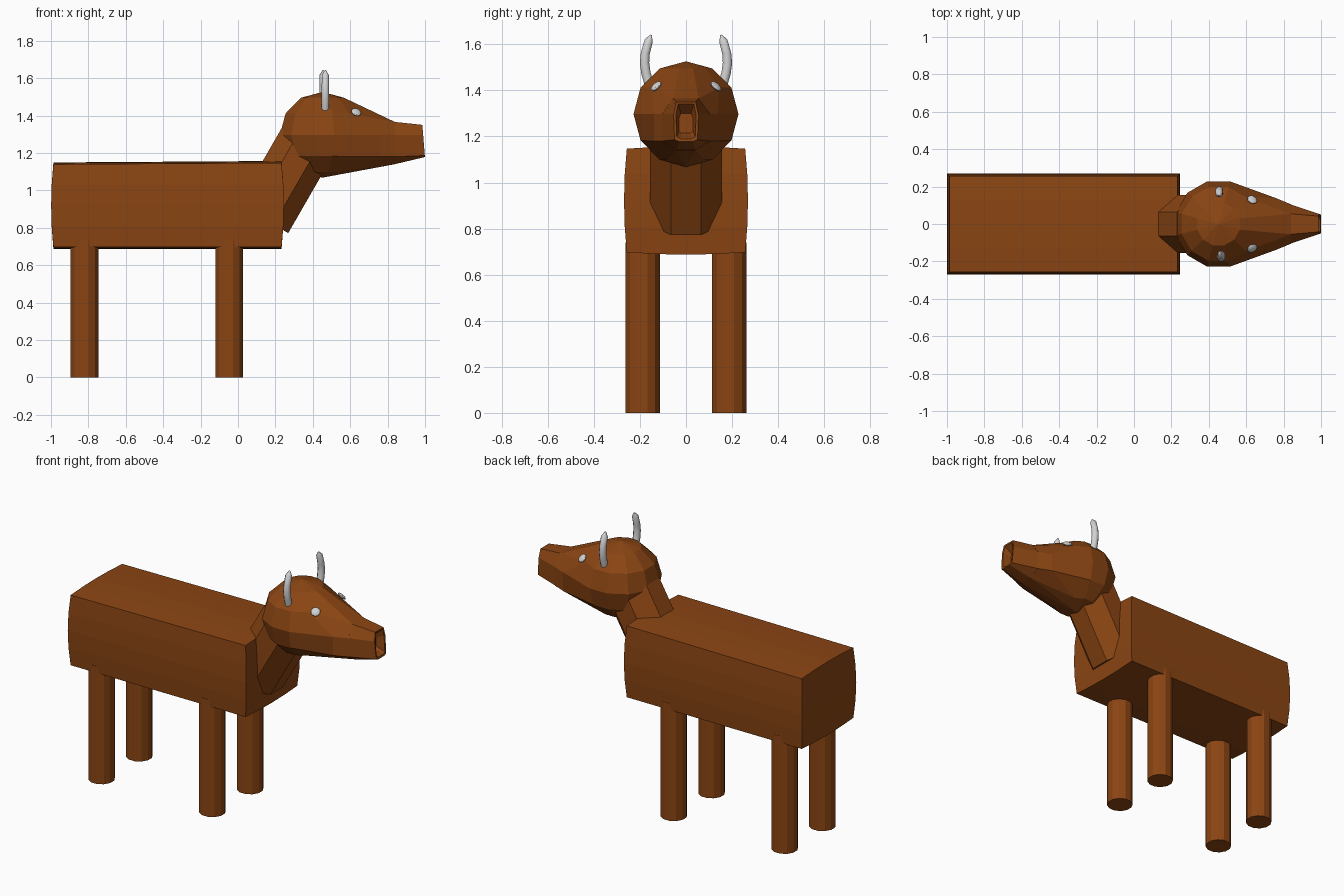
import bpy, bmesh, math
from mathutils import Vector, Matrix

if "Cube" in bpy.data.objects:
    bpy.data.objects.remove(bpy.data.objects["Cube"])


def material(name, rgb):
    m = bpy.data.materials.new(name)
    m.diffuse_color = (*rgb, 1)
    m.use_nodes = True
    m.node_tree.nodes["Principled BSDF"].inputs["Base Color"].default_value = m.diffuse_color
    return m


BROWN = material("saddle brown", (0.258, 0.06, 0.0065))
GREY = material("light grey", (0.64, 0.64, 0.64))


def finish(name, bm, mat):
    bmesh.ops.recalc_face_normals(bm, faces=bm.faces)
    me = bpy.data.meshes.new(name)
    bm.to_mesh(me)
    bm.free()
    me.materials.append(mat)
    ob = bpy.data.objects.new(name, me)
    bpy.context.collection.objects.link(ob)
    return ob


def cylinder(name, a, b, r, sides, mat):
    """Prism from a to b, with flats facing the sides."""
    a, b = Vector(a), Vector(b)
    d = b - a
    bm = bmesh.new()
    bmesh.ops.create_cone(bm, cap_ends=True, segments=sides, radius1=r, radius2=r, depth=d.length)
    turn = Matrix.Rotation(math.atan2(d.x, d.z), 4, 'Y')
    spin = Matrix.Rotation(math.pi / sides, 4, 'Z')
    bmesh.ops.transform(bm, verts=bm.verts, matrix=Matrix.Translation((a + b) / 2) @ turn @ spin)
    return finish(name, bm, mat)


def loft(bm, rings):
    """Skin closed rings of equal length; returns the vertex rings."""
    vs = [[bm.verts.new(p) for p in ring] for ring in rings]
    n = len(rings[0])
    for r0, r1 in zip(vs, vs[1:]):
        for i in range(n):
            j = (i + 1) % n
            bm.faces.new((r0[i], r0[j], r1[j], r1[i]))
    return vs


# Body: a block with slightly bulged sides
bm = bmesh.new()
bmesh.ops.create_cube(bm, size=2)
bmesh.ops.subdivide_edges(bm, edges=bm.edges[:], cuts=3, use_grid_fill=True)
for v in bm.verts:
    x, y, z = v.co
    v.co = (-0.377 + x * (0.610 + 0.012 * (1 - z * z)),
            y * (0.257 + 0.012 * (1 - z * z)),
            0.92 + z * (0.223 + 0.010 * (1 - y * y)) + (0.004 * x if z > 0 else 0))
finish("body", bm, BROWN)

# Legs
for x, end in ((-0.82, "back"), (-0.047, "front")):
    for s, side in ((-1, "right"), (1, "left")):
        y = 0.188 * s
        cylinder(f"{end}_{side}_leg", (x, y, 0), (x, y, 0.74), 0.077, 12, BROWN)

# Neck
cylinder("neck", (0.134, 0, 0.849), (0.365, 0, 1.25), 0.168, 8, BROWN)

# Head: low-poly ball with its front vertices drawn out toward the snout
CX, CZ, R = 0.452, 1.297, 0.229
bm = bmesh.new()
bmesh.ops.create_uvsphere(bm, u_segments=12, v_segments=6, radius=R)
bmesh.ops.rotate(bm, verts=bm.verts, matrix=Matrix.Rotation(math.radians(15), 3, 'Z'))
for v in bm.verts:
    x, y, z = v.co
    ring = round(math.degrees(math.asin(max(-1, min(1, z / R)))) / 30)
    ang = abs(math.degrees(math.atan2(y, x)))
    s = 1 if y > 0 else -1
    v.co = (CX + x * 1.03, y * 1.03, CZ + z)
    if abs(ring) == 3:
        continue
    if ang < 20:
        if ring == 1:
            v.co = (0.84, 0.055 * s, 1.365)
        elif ring in (0, -1):
            v.co = (0.84, 0.105 * s, (1.297, 1.18)[-ring])
        elif ring == -2:
            v.co = (0.84, 0.04 * s, 1.14)
    elif ang < 50 and ring in (0, -1):
        v.co = (0.76, 0.138 * s, (1.297, 1.18)[-ring])
finish("head", bm, BROWN)


# Snout: tapered tube with a hollow mouth
def snout_ring(x, half):
    return [(x, y, z) for y, z in half] + [(x, -y, z) for y, z in reversed(half)]


bm = bmesh.new()
rings = loft(bm, [
    snout_ring(0.835, [(0.055, 1.366), (0.105, 1.297), (0.105, 1.18), (0.04, 1.139)]),
    snout_ring(0.992, [(0.042, 1.350), (0.054, 1.297), (0.050, 1.186), (0.030, 1.178)]),
    snout_ring(0.990, [(0.034, 1.340), (0.044, 1.295), (0.040, 1.198), (0.024, 1.190)]),
    snout_ring(0.940, [(0.022, 1.300), (0.030, 1.280), (0.030, 1.225), (0.020, 1.215)]),
])
for r in (rings[0], rings[-1]):
    bm.faces.new(r)
for v in rings[1] + rings[2]:
    v.co.x += 0.008 * (1.27 - v.co.z) / 0.1
finish("snout", bm, BROWN)

for s, side in ((-1, "right"), (1, "left")):
    # Eye: flattened ball lying on the cheek
    normal = Vector((0.355, 0.63 * s, 0.69)).normalized()
    bm = bmesh.new()
    bmesh.ops.create_icosphere(bm, subdivisions=2, radius=0.028)
    mat = (Matrix.Translation((0.632, 0.13 * s, 1.418))
           @ normal.to_track_quat('Z', 'Y').to_matrix().to_4x4()
           @ Matrix.Diagonal((1, 1, 0.4, 1)))
    bmesh.ops.transform(bm, verts=bm.verts, matrix=mat)
    finish(f"{side}_eye", bm, GREY)

    # Horn: bent tube with a pointed tip
    path = [(0.158, 1.42, 0.022), (0.174, 1.475, 0.022), (0.180, 1.52, 0.022),
            (0.177, 1.56, 0.021), (0.162, 1.615, 0.020), (0.152, 1.641, 0.004)]
    bm = bmesh.new()
    tube = []
    for i, (y, z, r) in enumerate(path):
        y0, z0, _ = path[max(i - 1, 0)]
        y1, z1, _ = path[min(i + 1, len(path) - 1)]
        t = Vector((y1 - y0, z1 - z0)).normalized()
        ring = []
        for k in range(8):
            a = math.tau * (k + 0.5) / 8
            ring.append((0.461 - 0.006 * s + r * math.cos(a),
                         s * (y + r * math.sin(a) * t.y),
                         z - r * math.sin(a) * t.x))
        tube.append(ring)
    ends = loft(bm, tube)
    bm.faces.new(ends[0])
    bm.faces.new(ends[-1])
    horn = finish(f"{side}_horn", bm, GREY)
    bpy.ops.object.select_all(action='DESELECT')
    horn.select_set(True)
    bpy.context.view_layer.objects.active = horn
    bpy.ops.object.shade_smooth_by_angle(angle=math.radians(50))
